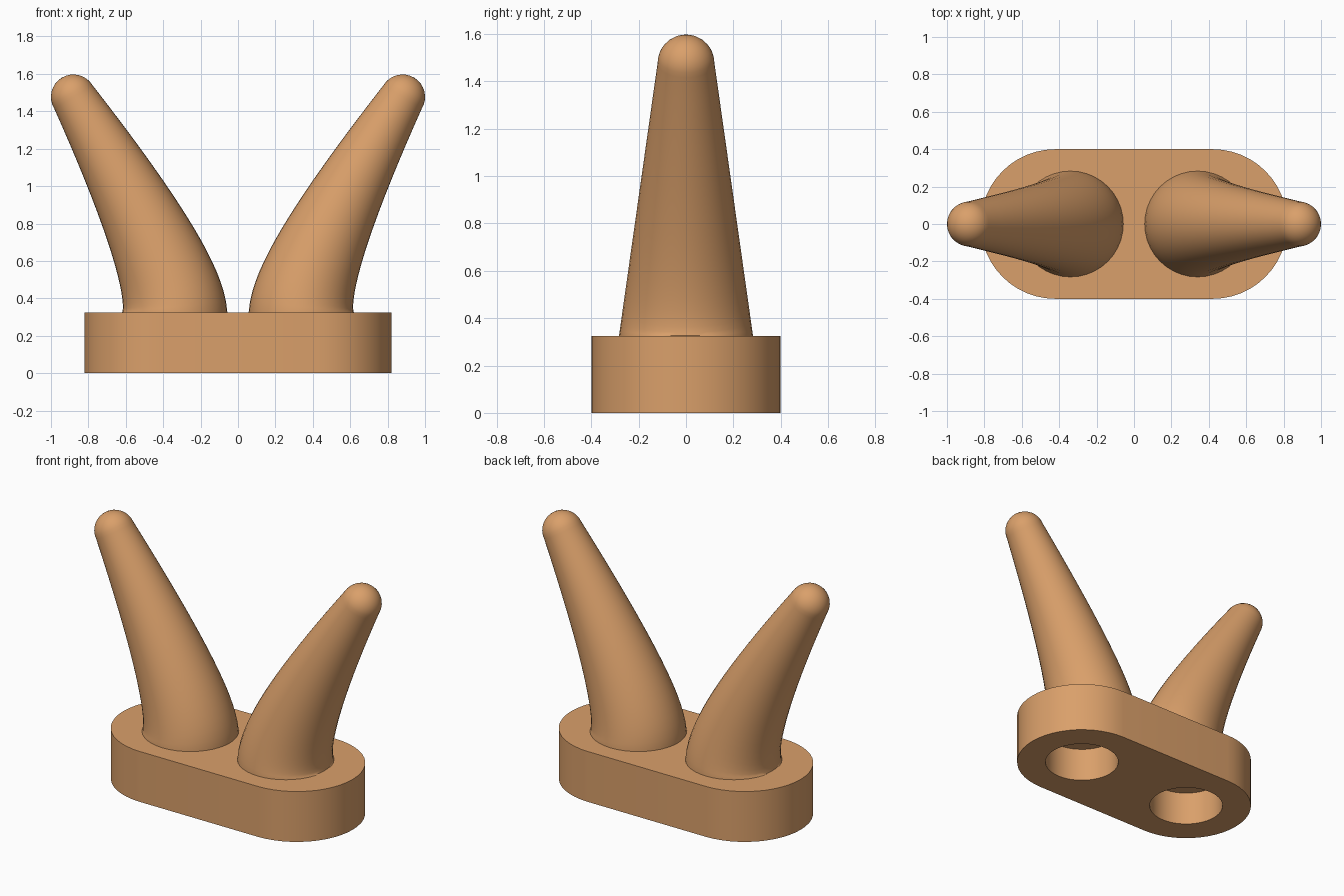
import bpy, bmesh, math
from mathutils import Vector

if "Cube" in bpy.data.objects:
    bpy.data.objects.remove(bpy.data.objects["Cube"])

tan = bpy.data.materials.new("warm tan")
tan.diffuse_color = (0.70, 0.35, 0.145, 1)
tan.use_nodes = True
tan.node_tree.nodes["Principled BSDF"].inputs["Base Color"].default_value = tan.diffuse_color


def make_object(name, bm):
    bmesh.ops.recalc_face_normals(bm, faces=bm.faces[:])
    mesh = bpy.data.meshes.new(name)
    bm.to_mesh(mesh)
    bm.free()
    mesh.materials.append(tan)
    ob = bpy.data.objects.new(name, mesh)
    bpy.context.collection.objects.link(ob)
    return ob


def prism(name, outline, z0, z1):
    bm = bmesh.new()
    face = bm.faces.new([bm.verts.new((x, y, z0)) for x, y in outline])
    top = bmesh.ops.extrude_face_region(bm, geom=[face])["geom"]
    verts = [v for v in top if isinstance(v, bmesh.types.BMVert)]
    bmesh.ops.translate(bm, verts=verts, vec=(0, 0, z1 - z0))
    return make_object(name, bm)


def arc(cx, r, a0, a1, n):
    return [(cx + r * math.cos(a0 + (a1 - a0) * i / n),
             r * math.sin(a0 + (a1 - a0) * i / n)) for i in range(n + 1)]


def smooth(ob):
    bpy.ops.object.select_all(action='DESELECT')
    ob.select_set(True)
    bpy.context.view_layer.objects.active = ob
    bpy.ops.object.shade_smooth_by_angle(angle=math.radians(35))


# Base: rounded block with two blind sockets underneath
H = math.pi / 2
base = prism("base", arc(0.42, 0.4, -H, H, 24) + arc(-0.42, 0.4, H, 3 * H, 24), 0, 0.325)
for side in (-1, 1):
    cutter = prism("socket_cutter", arc(side * 0.42, 0.225, 0, 4 * H, 48)[:-1], -0.1, 0.22)
    cutter.hide_render = True
    mod = base.modifiers.new("socket", 'BOOLEAN')
    mod.operation = 'DIFFERENCE'
    mod.solver = 'EXACT'
    mod.object = cutter
    bpy.context.view_layer.objects.active = base
    bpy.ops.object.modifier_apply(modifier=mod.name)
    bpy.data.objects.remove(cutter)
smooth(base)


# Horns: tapered tubes swept along a curve, ending in a round tip
def horn(name, side, sides=40, steps=18, cap=8):
    p0, p1, p2 = Vector((0.34, 0, 0.325)), Vector((0.34, 0, 0.58)), Vector((0.88, 0, 1.477))
    rings = [(Vector((0.34, 0, 0.29)), Vector((0, 0, 1)), 0.283)]
    for i in range(steps + 1):
        t = i / steps
        p = p0 * (1 - t) ** 2 + p1 * 2 * t * (1 - t) + p2 * t * t
        d = ((p1 - p0) * (1 - t) + (p2 - p1) * t).normalized()
        rings.append((p, d, 0.283 - 0.163 * (p.z - p0.z) / (p2.z - p0.z)))
    for i in range(1, cap):
        a = H * i / cap
        rings.append((p2 + d * 0.12 * math.sin(a), d, 0.12 * math.cos(a)))
    bm = bmesh.new()
    loops = []
    for p, d, r in rings:
        u = Vector((d.z, 0, -d.x))
        loop = []
        for k in range(sides):
            a = 2 * math.pi * k / sides
            q = p + u * r * math.cos(a) + Vector((0, r * math.sin(a), 0))
            loop.append(bm.verts.new((q.x * side, q.y, q.z)))
        loops.append(loop)
    for a, b in zip(loops, loops[1:]):
        for k in range(sides):
            j = (k + 1) % sides
            bm.faces.new((a[k], a[j], b[j], b[k]))
    q = p2 + d * 0.12
    tip = bm.verts.new((q.x * side, q.y, q.z))
    for k in range(sides):
        bm.faces.new((loops[-1][k], loops[-1][(k + 1) % sides], tip))
    bm.faces.new(loops[0])
    smooth(make_object(name, bm))


horn("left_horn", -1)
horn("right_horn", 1)
